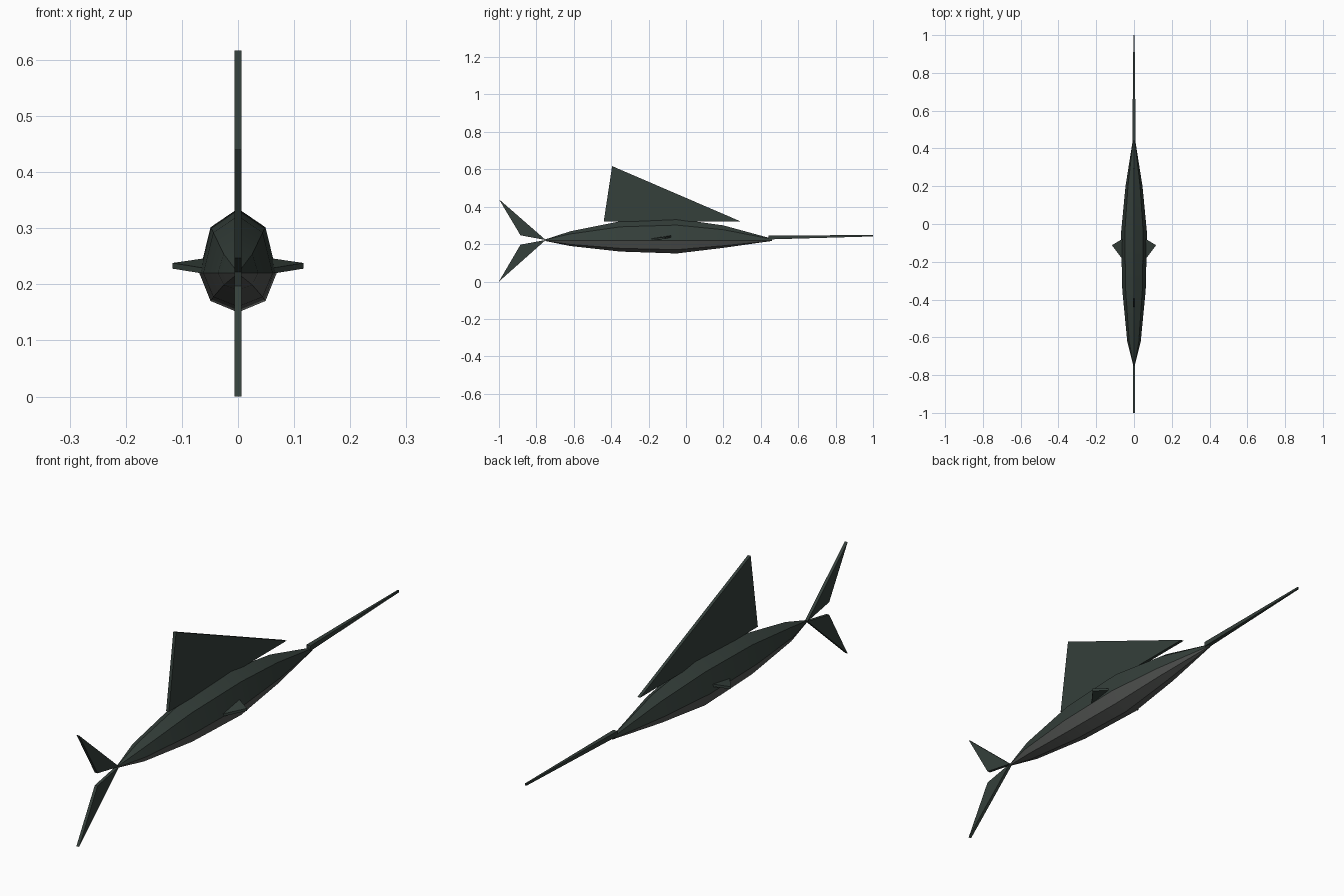
import bpy, bmesh, math
from mathutils import Vector

if "Cube" in bpy.data.objects:
    bpy.data.objects.remove(bpy.data.objects["Cube"])


def material(name, rgb):
    m = bpy.data.materials.new(name)
    m.diffuse_color = (*rgb, 1)
    m.use_nodes = True
    m.node_tree.nodes["Principled BSDF"].inputs["Base Color"].default_value = m.diffuse_color
    return m


BACK = material("dark_green", (0.035, 0.05, 0.043))
BELLY = material("belly_grey", (0.09, 0.095, 0.09))


def finish(name, bm, mats):
    bmesh.ops.recalc_face_normals(bm, faces=bm.faces)
    me = bpy.data.meshes.new(name)
    bm.to_mesh(me)
    bm.free()
    ob = bpy.data.objects.new(name, me)
    for m in mats:
        me.materials.append(m)
    bpy.context.collection.objects.link(ob)
    return ob


def slab(name, points, offset):
    """Flat outline extruded by an offset vector."""
    bm = bmesh.new()
    face = bm.faces.new([bm.verts.new(p) for p in points])
    ext = bmesh.ops.extrude_face_region(bm, geom=[face])
    verts = [v for v in ext["geom"] if isinstance(v, bmesh.types.BMVert)]
    bmesh.ops.translate(bm, verts=verts, vec=Vector(offset))
    return finish(name, bm, [BACK])


def loft(rings):
    """Join equal rings into a closed skin; returns bmesh."""
    bm = bmesh.new()
    loops = [[bm.verts.new(p) for p in r] for r in rings]
    n = len(loops[0])
    for a, b in zip(loops, loops[1:]):
        for i in range(n):
            j = (i + 1) % n
            bm.faces.new((a[i], a[j], b[j], b[i]))
    bm.faces.new(loops[0])
    bm.faces.new(loops[-1])
    return bm


# Body: eight-sided sections (y, half width, bottom z, top z)
MID = 0.22
sections = [(-0.75, 0.004, 0.216, 0.226), (-0.62, 0.036, 0.19, 0.268),
            (-0.35, 0.062, 0.16, 0.322), (-0.05, 0.069, 0.15, 0.335),
            (0.20, 0.045, 0.18, 0.30), (0.46, 0.004, 0.217, 0.229)]
rings = []
for y, w, lo, hi in sections:
    up, dn, d = hi - MID, MID - lo, w * 0.71
    rings.append([(0, y, hi), (d, y, MID + up * 0.71), (w, y, MID), (d, y, MID - dn * 0.71),
                  (0, y, lo), (-d, y, MID - dn * 0.71), (-w, y, MID), (-d, y, MID + up * 0.71)])
bm = loft(rings)
for f in bm.faces:
    f.material_index = 1 if f.calc_center_median().z < MID else 0
body = finish("body", bm, [BACK, BELLY])
bpy.context.view_layer.objects.active = body
body.select_set(True)
bpy.ops.object.shade_smooth_by_angle(angle=math.radians(30))

# Bill: tapering square spike
finish("bill", loft([[(sx * w, y, z + sz * h) for sx, sz in ((-1, -1), (1, -1), (1, 1), (-1, 1))]
                     for y, w, z, h in ((0.44, 0.009, 0.235, 0.010), (1.0, 0.003, 0.245, 0.004))]),
       [BACK])

# Upright fins: outlines in the y-z plane
T = 0.006
fins = {"sail_fin": [(-0.44, 0.32), (0.295, 0.32), (-0.395, 0.617)],
        "upper_tail_lobe": [(-0.75, 0.222), (-1.0, 0.44), (-0.885, 0.247)],
        "lower_tail_lobe": [(-0.75, 0.222), (-1.0, 0.0), (-0.885, 0.197)]}
for name, outline in fins.items():
    slab(name, [(-T, y, z) for y, z in outline], (2 * T, 0, 0))

# Side fins
for side, s in (("right", 1), ("left", -1)):
    slab(side + "_side_fin", [(s * 0.055, -0.075, 0.247), (s * 0.055, -0.195, 0.228),
                              (s * 0.117, -0.112, 0.238)], (0, 0, -0.010))
